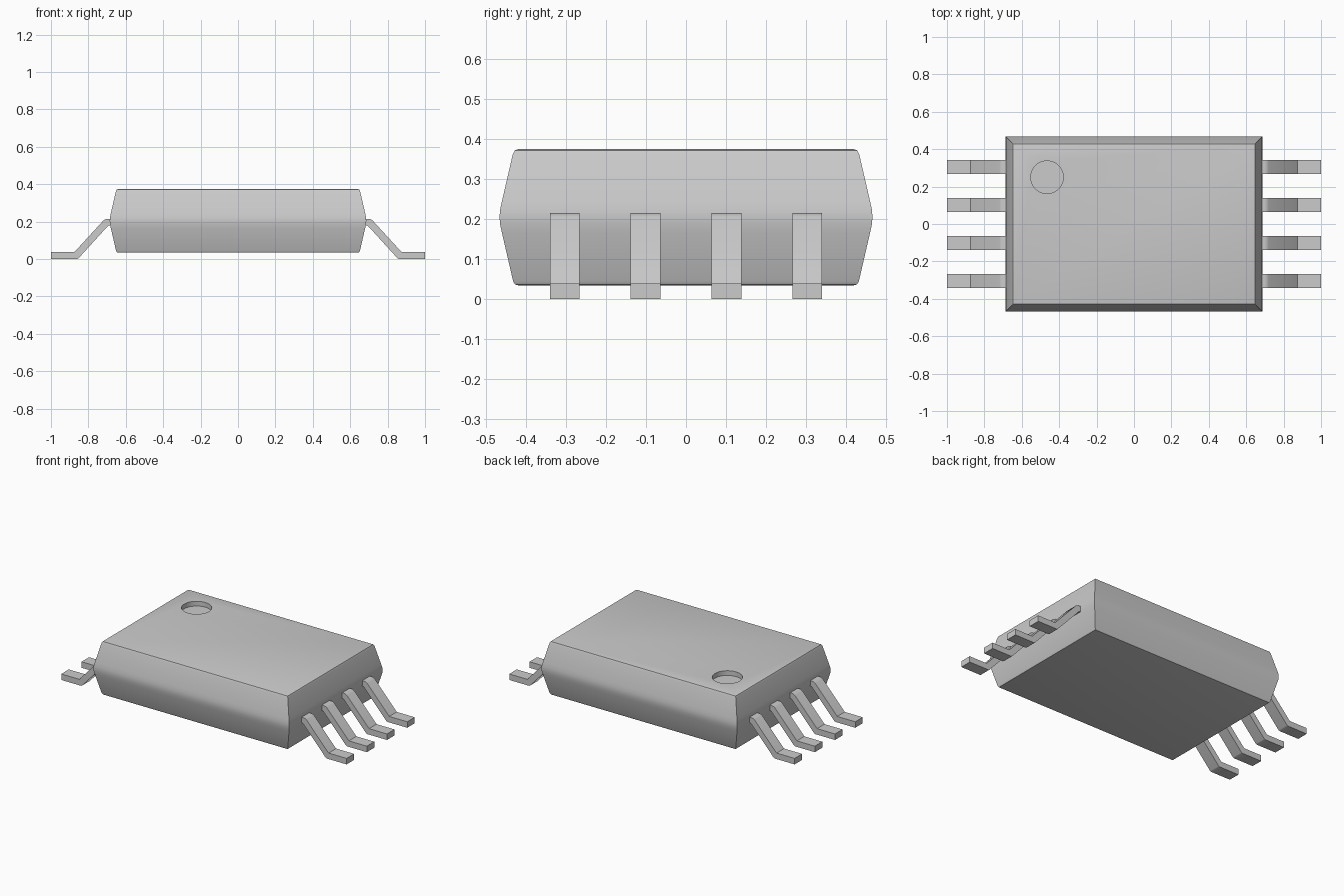
import bpy, bmesh, math

if "Cube" in bpy.data.objects:
    bpy.data.objects.remove(bpy.data.objects["Cube"], do_unlink=True)

grey = bpy.data.materials.new("plain_grey")
grey.use_nodes = True
grey.diffuse_color = (0.6, 0.6, 0.6, 1)
grey.node_tree.nodes["Principled BSDF"].inputs["Base Color"].default_value = (0.6, 0.6, 0.6, 1)


def make_object(name, bm):
    bmesh.ops.recalc_face_normals(bm, faces=bm.faces)
    mesh = bpy.data.meshes.new(name)
    bm.to_mesh(mesh)
    bm.free()
    mesh.materials.append(grey)
    obj = bpy.data.objects.new(name, mesh)
    bpy.context.collection.objects.link(obj)
    return obj


def activate(obj):
    bpy.ops.object.select_all(action='DESELECT')
    obj.select_set(True)
    bpy.context.view_layer.objects.active = obj


# Package body: rectangular rings, each inset from the widest outline
HALF_X, HALF_Y = 0.686, 0.467
body_profile = [(0.047, 0.034), (0.039, 0.036), (0.034, 0.044), (0.006, 0.165),
                (0.001, 0.188), (0, 0.205), (0.001, 0.222), (0.006, 0.245),
                (0.033, 0.362), (0.038, 0.372), (0.047, 0.375)]
bm = bmesh.new()
rings = []
for inset, z in body_profile:
    x, y = HALF_X - inset, HALF_Y - inset
    rings.append([bm.verts.new((sx * x, sy * y, z))
                  for sx, sy in ((-1, -1), (1, -1), (1, 1), (-1, 1))])
for low, high in zip(rings, rings[1:]):
    for i in range(4):
        j = (i + 1) % 4
        bm.faces.new((low[i], low[j], high[j], high[i]))
bm.faces.new(rings[0])
bm.faces.new(rings[-1])
body = make_object("package_body", bm)

# Round dimple sunk into the top beside the first lead
bm = bmesh.new()
bmesh.ops.create_cone(bm, cap_ends=True, segments=48, radius1=0.087, radius2=0.087, depth=0.1)
cutter = make_object("dimple_cutter", bm)
cutter.location = (-0.465, 0.25, 0.395)
cutter.hide_render = True
activate(body)
cut = body.modifiers.new("dimple", 'BOOLEAN')
cut.operation = 'DIFFERENCE'
cut.solver = 'EXACT'
cut.object = cutter
bpy.ops.object.modifier_apply(modifier=cut.name)
bpy.data.objects.remove(cutter, do_unlink=True)
activate(body)
bpy.ops.object.shade_smooth_by_angle(angle=math.radians(35))

# Bent leads: side outline extruded across the lead width
lead_outline = [(0.66, 0.215), (0.698, 0.215), (0.709, 0.213), (0.72, 0.206),
                (0.874, 0.038), (1, 0.038), (1, 0), (0.861, 0),
                (0.853, 0.004), (0.697, 0.175), (0.69, 0.18), (0.66, 0.18)]
LEAD_WIDTH = 0.075


def make_lead(name, side, y):
    bm = bmesh.new()
    face = bm.faces.new([bm.verts.new((side * x, y - LEAD_WIDTH / 2, z)) for x, z in lead_outline])
    extruded = bmesh.ops.extrude_face_region(bm, geom=[face])["geom"]
    bmesh.ops.translate(bm, vec=(0, LEAD_WIDTH, 0),
                        verts=[v for v in extruded if isinstance(v, bmesh.types.BMVert)])
    activate(make_object(name, bm))
    bpy.ops.object.shade_smooth_by_angle(angle=math.radians(28))


for side, label in ((1, "left"), (-1, "right")):
    for n in range(4):
        make_lead(f"{label}_lead_{n + 1}", side, (n - 1.5) * 0.2025)
